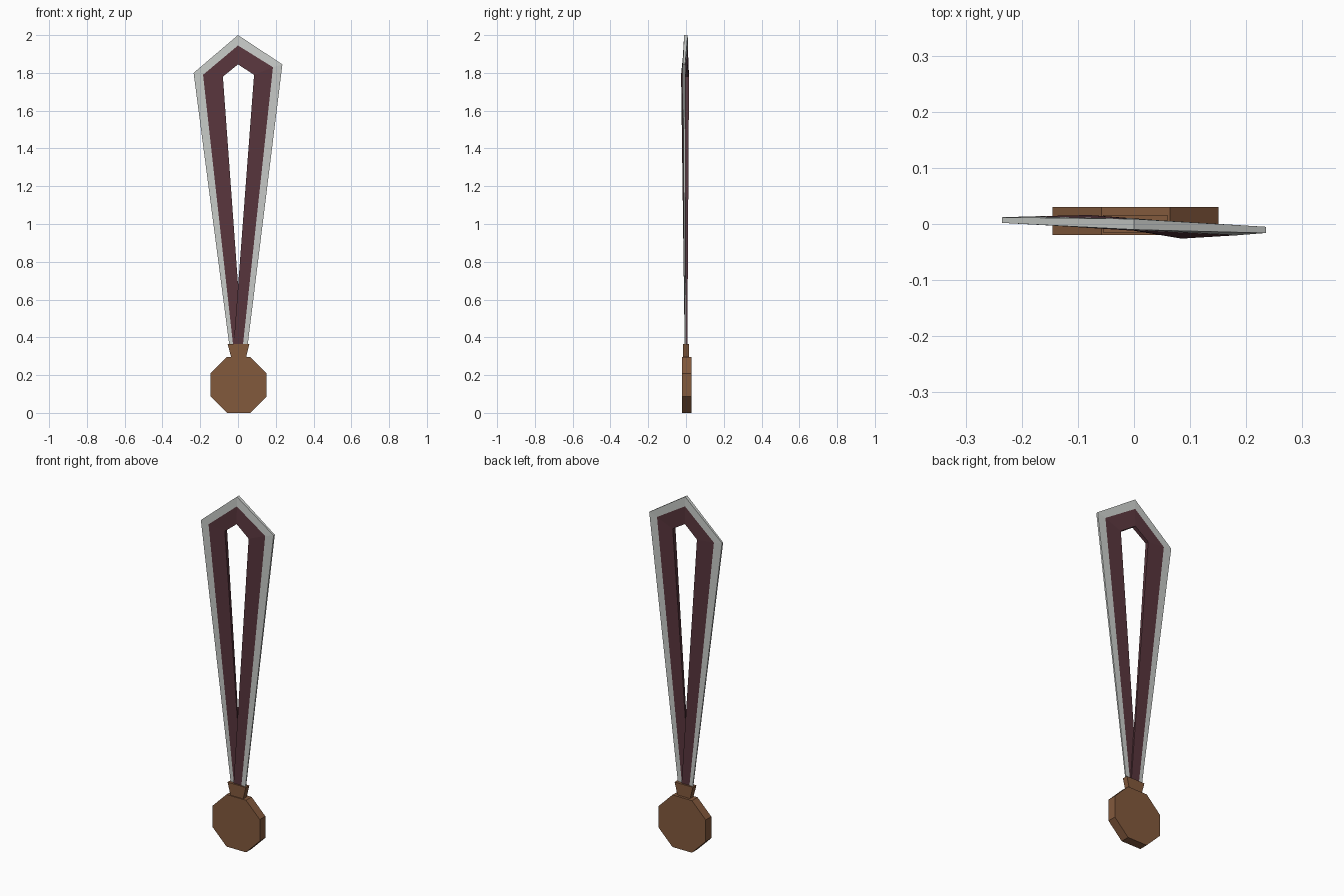
import bpy, bmesh, math

cube = bpy.data.objects.get("Cube")
if cube:
    bpy.data.objects.remove(cube, do_unlink=True)


def material(name, rgb):
    m = bpy.data.materials.new(name)
    m.use_nodes = True
    m.diffuse_color = (*rgb, 1)
    m.node_tree.nodes["Principled BSDF"].inputs["Base Color"].default_value = (*rgb, 1)
    return m


silver = material("silver_grey", (0.58, 0.60, 0.58))
maroon = material("maroon", (0.10, 0.037, 0.047))
bronze = material("bronze_brown", (0.225, 0.10, 0.046))


def finish(name, bm, materials):
    bmesh.ops.recalc_face_normals(bm, faces=bm.faces)
    mesh = bpy.data.meshes.new(name)
    bm.to_mesh(mesh)
    bm.free()
    for m in materials:
        mesh.materials.append(m)
    obj = bpy.data.objects.new(name, mesh)
    bpy.context.collection.objects.link(obj)
    return obj


def prism(name, outline, y0, y1, mat):
    """Extrude an x-z outline from y0 to y1."""
    bm = bmesh.new()
    face = bm.faces.new([bm.verts.new((x, y0, z)) for x, z in outline])
    moved = bmesh.ops.extrude_face_region(bm, geom=[face])["geom"]
    bmesh.ops.translate(bm, vec=(0, y1 - y0, 0),
                        verts=[v for v in moved if isinstance(v, bmesh.types.BMVert)])
    return finish(name, bm, [mat])


# Medal disc: octagon with a flat bottom
radius = 0.148 / math.cos(math.pi / 8)
octagon = [(0.003 + radius * math.cos((i + 0.5) * math.pi / 4),
            0.148 + radius * math.sin((i + 0.5) * math.pi / 4)) for i in range(8)]
prism("medal_disc", octagon, -0.02, 0.03, bronze)

# Clasp widening towards the ribbon
prism("clasp", [(-0.035, 0.29), (0.042, 0.29), (0.06, 0.365), (-0.055, 0.365)],
      -0.015, 0.016, bronze)

# Ribbon stations: (x, z) of outer edge, stripe edge and inner edge,
# then front and back y at the outer and at the inner edge
stations = [
    ((-0.045, 0.35), (-0.025, 0.35), (0.024, 0.35), (0.0005, 0.007), (0.0005, 0.007)),
    ((-0.235, 1.80), (-0.185, 1.79), (-0.08, 1.78), (0.002, 0.012), (-0.004, 0.016)),
    ((0, 2.0), (0, 1.945), (0, 1.845), (-0.010, 0.009), (-0.012, 0.010)),
    ((0.235, 1.845), (0.185, 1.83), (0.085, 1.79), (-0.016, -0.005), (-0.026, -0.002)),
    ((0.05, 0.35), (0.025, 0.35), (-0.024, 0.35), (-0.007, -0.0005), (-0.007, -0.0005)),
]

# Ribbon: a closed cross-section bridged from station to station
bm = bmesh.new()
rings = []
for outer, stripe, inner, y_out, y_in in stations:
    y_mid = [0.6 * a + 0.4 * b for a, b in zip(y_out, y_in)]
    section = [(outer, y_out[0]), (stripe, y_mid[0]), (inner, y_in[0]),
               (inner, y_in[1]), (stripe, y_mid[1]), (outer, y_out[1])]
    rings.append([bm.verts.new((p[0], y, p[1])) for p, y in section])
for a, b in zip(rings, rings[1:]):
    for i in range(6):
        j = (i + 1) % 6
        face = bm.faces.new((a[i], a[j], b[j], b[i]))
        face.material_index = 1 if i in (1, 2, 3) else 0
for ring in (rings[0], rings[-1]):
    for side, quad in enumerate(((0, 1, 4, 5), (1, 2, 3, 4))):
        bm.faces.new([ring[k] for k in quad]).material_index = side
finish("ribbon", bm, [silver, maroon])
